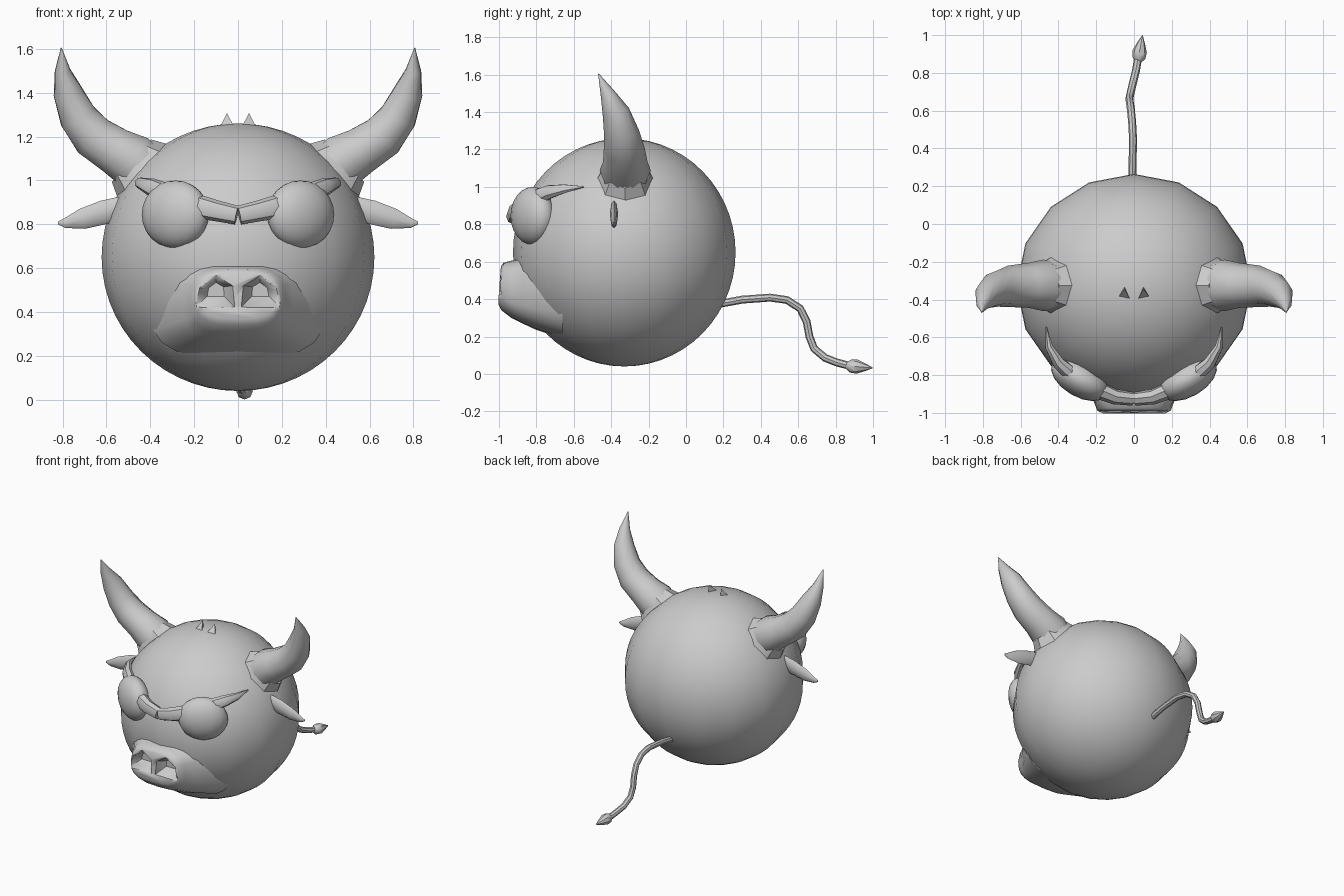
import bpy, bmesh, math
from mathutils import Vector, Matrix

if "Cube" in bpy.data.objects:
    bpy.data.objects.remove(bpy.data.objects["Cube"])

grey = bpy.data.materials.new("plain grey")
grey.diffuse_color = (0.6, 0.6, 0.6, 1)
grey.use_nodes = True
grey.node_tree.nodes["Principled BSDF"].inputs["Base Color"].default_value = grey.diffuse_color


def finish(name, bm, mirror=False, angle=40):
    """Turn a bmesh into a smooth-shaded object, optionally mirrored in x."""
    bmesh.ops.recalc_face_normals(bm, faces=bm.faces)
    me = bpy.data.meshes.new(name)
    bm.to_mesh(me)
    bm.free()
    me.materials.append(grey)
    me.shade_smooth()
    me.set_sharp_from_angle(angle=math.radians(angle))
    ob = bpy.data.objects.new(name, me)
    bpy.context.collection.objects.link(ob)
    if mirror:
        m = ob.modifiers.new("mirror", 'MIRROR')
        m.use_mirror_merge = False
    return ob


def skin(bm, rings):
    """Join equal rings of points into a closed tube."""
    vs = [[bm.verts.new(p) for p in r] for r in rings]
    n = len(vs[0])
    for a, b in zip(vs, vs[1:]):
        for i in range(n):
            j = (i + 1) % n
            bm.faces.new((a[i], a[j], b[j], b[i]))
    bm.faces.new(vs[0])
    bm.faces.new(vs[-1])


def sweep(name, path, sides, mirror=False, flat=1.0, side=(0, 1, 0), angle=40):
    """Tube along (x, y, z, radius) points; flat scales it along 'side'."""
    bm = bmesh.new()
    pts = [Vector(p[:3]) for p in path]
    rings = []
    for i, p in enumerate(pts):
        t = (pts[min(i + 1, len(pts) - 1)] - pts[max(i - 1, 0)]).normalized()
        u = Vector(side)
        u = (u - t * u.dot(t)).normalized()
        v = t.cross(u)
        r = path[i][3]
        rings.append([p + r * (math.cos(a) * flat * u + math.sin(a) * v)
                      for a in (2 * math.pi * k / sides for k in range(sides))])
    skin(bm, rings)
    return finish(name, bm, mirror, angle)


def ball(name, centre, radii, seg, rings, turn=0, mirror=False):
    bm = bmesh.new()
    mat = (Matrix.Translation(centre) @ Matrix.Rotation(turn, 4, 'Z')
           @ Matrix.Diagonal((*radii, 1)))
    bmesh.ops.create_uvsphere(bm, u_segments=seg, v_segments=rings, radius=1, matrix=mat)
    return finish(name, bm, mirror)


# Round body and bulging eyes
ball("body", (0, -0.33, 0.65), (0.622, 0.595, 0.61), 16, 28)
ball("eyes", (0.285, -0.82, 0.845), (0.17, 0.095, 0.155), 16, 12, math.radians(30), True)

# Muzzle: rounded box flaring back into the body
bm = bmesh.new()
rings = []
for y, w, lo, hi in [(-0.66, 0.40, 0.19, 0.68), (-0.80, 0.31, 0.235, 0.655),
                     (-0.875, 0.255, 0.27, 0.62), (-0.935, 0.215, 0.30, 0.605),
                     (-0.975, 0.195, 0.34, 0.595), (-0.99, 0.175, 0.37, 0.575)]:
    ring = []
    for k in range(20):
        a = 2 * math.pi * k / 20
        c, s = math.cos(a), math.sin(a)
        x = w * math.copysign(abs(c) ** 0.65, c)
        z = (lo + hi) / 2 + (hi - lo) / 2 * math.copysign(abs(s) ** 0.65, s)
        # the lower half of the front leans forward
        ring.append((x, y - (0.012 if z < 0.5 and y < -0.95 else 0), z))
    rings.append(ring)
skin(bm, rings)
muzzle = finish("muzzle", bm, angle=50)

# Nostrils: tapered pits cut into the muzzle
outline = [(0.018, 0.425), (0.19, 0.425), (0.175, 0.51), (0.10, 0.565), (0.025, 0.52)]
for s in (1, -1):
    bm = bmesh.new()
    skin(bm, [[(s * (0.1 + (x - 0.1) * k), y, 0.51 + (z - 0.51) * k) for x, z in outline]
              for y, k in ((-1.03, 1.15), (-0.99, 1.0), (-0.935, 0.45))])
    cutter = finish("nostril_cutter", bm)
    cutter.hide_render = True
    cutter.hide_viewport = True
    m = muzzle.modifiers.new("nostril", 'BOOLEAN')
    m.operation = 'DIFFERENCE'
    m.object = cutter

# Slanted brows
sweep("brows", [(0.006, -0.925, 0.842, 0.043), (0.10, -0.915, 0.862, 0.048),
                (0.20, -0.875, 0.885, 0.056), (0.31, -0.815, 0.93, 0.052),
                (0.40, -0.735, 0.972, 0.04), (0.45, -0.65, 0.99, 0.025),
                (0.465, -0.545, 1.0, 0.003)], 8, True, 0.85)

# Horns with a flared collar at the base
sweep("horn_collars", [(0.41, -0.325, 1.02, 0.185), (0.485, -0.325, 1.09, 0.132)], 8, True, 0.9)
sweep("horns", [(0.42, -0.325, 1.04, 0.12), (0.48, -0.325, 1.09, 0.13),
                (0.56, -0.325, 1.135, 0.113), (0.66, -0.33, 1.2, 0.105),
                (0.73, -0.345, 1.29, 0.09), (0.775, -0.375, 1.4, 0.07),
                (0.80, -0.42, 1.5, 0.037), (0.806, -0.468, 1.605, 0.002)], 10, True, 1.05)

# Flat leaf-shaped ears
sweep("ears", [(0.52, -0.385, 0.885, 0.045), (0.61, -0.385, 0.855, 0.055),
               (0.71, -0.385, 0.825, 0.047), (0.79, -0.385, 0.805, 0.022),
               (0.82, -0.385, 0.806, 0.007)], 8, True, 0.4)

# Two little hair spikes on the crown
bm = bmesh.new()
skin(bm, [[(0.015, -0.41, 1.24), (0.085, -0.39, 1.24), (0.05, -0.33, 1.24)],
          [(0.049, -0.345, 1.305), (0.051, -0.345, 1.305), (0.05, -0.343, 1.305)]])
finish("hair_spikes", bm, True)

# Curling tail with a pointed tuft
tail = [(-0.01, 0.18, 0.375), (-0.008, 0.3, 0.397), (-0.005, 0.45, 0.408),
        (-0.01, 0.54, 0.395), (-0.017, 0.61, 0.35), (-0.022, 0.645, 0.28),
        (-0.025, 0.66, 0.2), (-0.02, 0.685, 0.135), (-0.006, 0.745, 0.085),
        (0.01, 0.81, 0.06), (0.022, 0.88, 0.042)]
sweep("tail", [(*p, 0.021) for p in tail], 8, side=(1, 0, 0))
sweep("tail_tuft", [(0.022, 0.855, 0.045, 0.015), (0.026, 0.88, 0.042, 0.035),
                    (0.03, 0.915, 0.039, 0.038), (0.038, 0.96, 0.035, 0.02),
                    (0.045, 1.0, 0.032, 0.001)], 8, side=(1, 0, 0))
